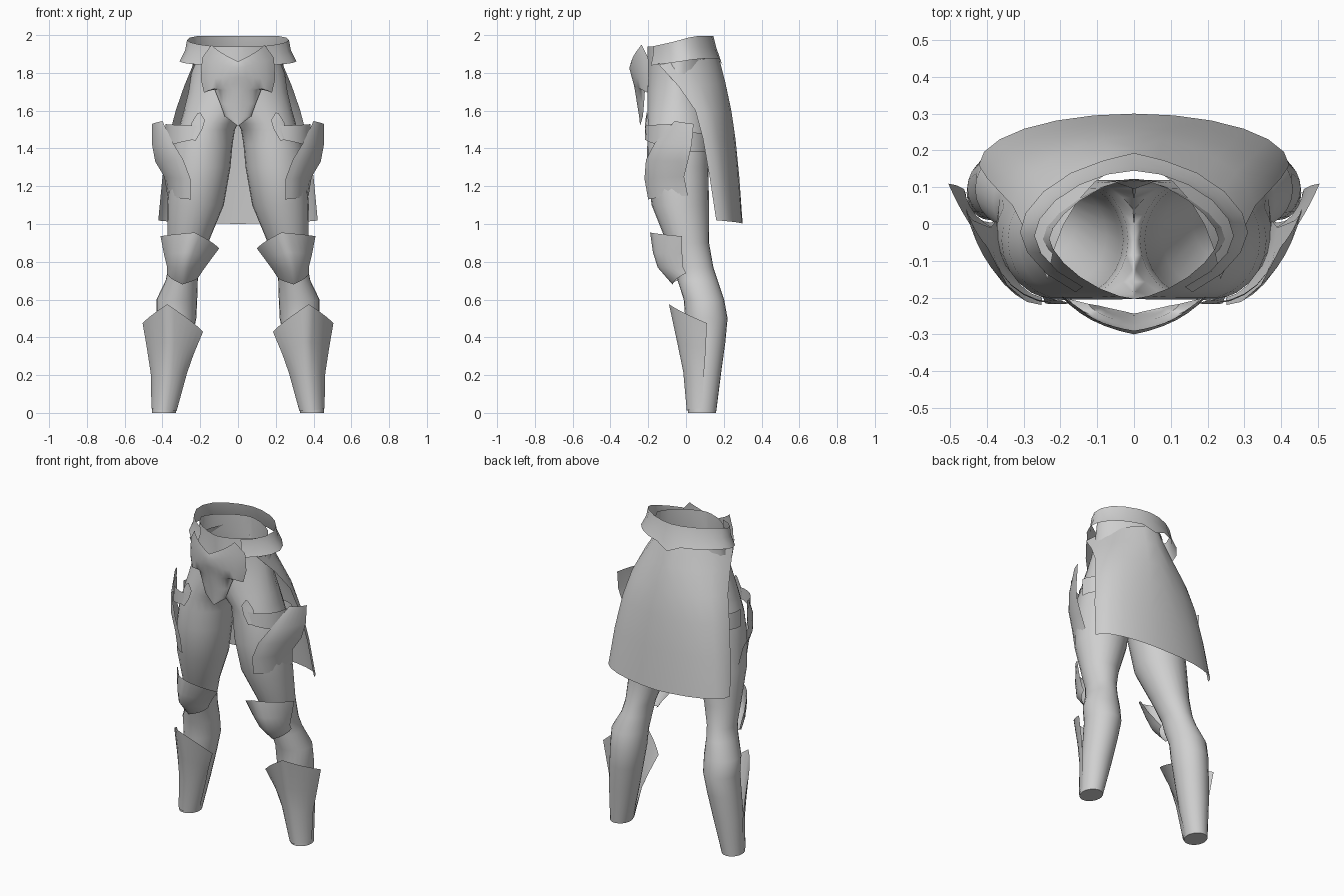
import bpy, bmesh, math

steel = bpy.data.materials.new("steel grey")
steel.diffuse_color = (0.63, 0.63, 0.63, 1)


def finish(name, bm, mirror=True, angle=50):
    """Turn a bmesh into a smooth, optionally mirrored object."""
    me = bpy.data.meshes.new(name)
    bm.to_mesh(me)
    bm.free()
    me.materials.append(steel)
    ob = bpy.data.objects.new(name, me)
    bpy.context.collection.objects.link(ob)
    if mirror:
        ob.modifiers.new("mirror", 'MIRROR').use_clip = True
    bpy.ops.object.select_all(action='DESELECT')
    ob.select_set(True)
    bpy.context.view_layer.objects.active = ob
    bpy.ops.object.shade_smooth_by_angle(angle=math.radians(angle))
    return ob


def skin(rows, closed=False):
    """Bridge rows of points into a quad sheet or tube."""
    bm = bmesh.new()
    vs = [[bm.verts.new(p) for p in r] for r in rows]
    n = len(rows[0])
    for a, b in zip(vs, vs[1:]):
        for i in range(n if closed else n - 1):
            j = (i + 1) % n
            bm.faces.new((a[i], a[j], b[j], b[i]))
    return bm, vs


def power(v, e):
    return math.copysign(abs(v) ** e, v) if abs(v) > 1e-6 else 0


def quarter(f, o, bulge, n):
    """Path from a front point to a side point: bulge 0 straight, 1 elliptical."""
    pts = []
    for i in range(n + 1):
        t = i / n
        a = t * math.pi / 2
        u = t + (math.sin(a) - t) * bulge
        v = 1 - t + (math.cos(a) - 1 + t) * bulge
        pts.append((f[0] + (o[0] - f[0]) * u, o[1] + (f[1] - o[1]) * v,
                    f[2] + (o[2] - f[2]) * t))
    return pts


def plate(name, rows, bulge=(1, 1), n=6, back=False):
    """Bent plate; rows hold (front, side) or (inner, front, outer) points."""
    out = []
    for k, r in enumerate(rows):
        b = bulge[0] + (bulge[1] - bulge[0]) * k / (len(rows) - 1)
        line = quarter(r[-2], r[-1], b, n)
        if len(r) == 3:
            line = quarter(r[1], r[0], b, n)[:0:-1] + line
        out.append(line)
    bm, _ = skin(out)
    if not back:
        bmesh.ops.reverse_faces(bm, faces=bm.faces)
    return finish(name, bm)


# legs and hips: height, centre x, centre y, radius x, radius y, pinch
sections = [
    (0.00, .392, .085, .063, .074, 1), (0.22, .365, .097, .088, .090, 1),
    (0.38, .342, .105, .098, .104, 1), (0.50, .326, .108, .105, .112, 1),
    (0.60, .324, .095, .108, .107, 1), (0.70, .298, .062, .085, .106, 1),
    (0.77, .286, .045, .083, .100, 1), (0.90, .265, .010, .107, .112, 1),
    (1.10, .225, -.030, .150, .152, 1), (1.30, .200, -.045, .160, .163, 1),
    (1.42, .186, -.043, .157, .162, 1), (1.50, .165, -.043, .149, .162, 1),
    (1.53, .145, -.043, .162, .162, 1), (1.60, .100, -.043, .187, .162, 1),
    (1.70, .040, -.043, .222, .162, 1.1), (1.83, .000, -.040, .242, .163, 1.25),
    (1.94, .000, -.040, .230, .163, 1.3)]
N = 24
tube = []
for z, cx, cy, rx, ry, e in sections:
    ring = []
    for k in range(N):
        a = 2 * math.pi * k / N
        ring.append((max(0, cx + rx * power(math.cos(a), e)),
                     cy + ry * power(math.sin(a), e), z))
    tube.append(ring)
bm, vs = skin(tube, closed=True)
bm.faces.new(vs[0][::-1])
middle = [f for f in bm.faces if all(v.co.x < 1e-4 for v in f.verts)]
bmesh.ops.delete(bm, geom=middle, context='FACES')
finish("legs", bm)

# belt: flared band, open at the front behind the groin plate
band = []
for rx, cy, ry, zf, zb in ((.27, -.03, .175, 1.935, 1.995),
                           (.28, -.025, .185, 1.89, 1.935),
                           (.31, -.020, .205, 1.835, 1.875)):
    line = []
    for k in range(17):
        a = math.radians(-56 + 292 * k / 16)
        s = math.sin(a)
        z = zf + (zb - zf) * min(1, (s + 1) / 1.5)
        line.append((rx * power(math.cos(a), 1.15), cy + ry * power(s, 1.15), z))
    band.append(line)
x, y, z = band[2][8]
band[2][8] = (x, y + .008, z - .035)
bm, _ = skin(band)
bmesh.ops.reverse_faces(bm, faces=bm.faces)
finish("belt", bm, mirror=False)

# rear skirt hanging from the belt
plate("rear_skirt", [
    ((0, .172, 1.89), (.235, -.150, 1.85)),
    ((0, .208, 1.75), (.285, -.04, 1.73)),
    ((0, .240, 1.60), (.330, .050, 1.60)),
    ((0, .262, 1.45), (.368, .090, 1.45)),
    ((0, .282, 1.25), (.400, .125, 1.25)),
    ((0, .300, 1.00), (.422, .160, 1.02))], bulge=(.75, 1), back=True)

# groin plate with pointed upper corners
plate("groin_plate", [
    ((0, -.290, 1.860), (.14, -.235, 1.95)),
    ((0, -.300, 1.825), (.19, -.200, 1.88)),
    ((0, -.287, 1.775), (.197, -.197, 1.77)),
    ((0, -.278, 1.745), (.180, -.203, 1.695)),
    ((0, -.270, 1.705), (.125, -.217, 1.715)),
    ((0, -.258, 1.63), (.095, -.222, 1.64)),
    ((0, -.248, 1.57), (.070, -.228, 1.57)),
    ((0, -.243, 1.52), (.015, -.240, 1.53))], bulge=(.5, .7))

# outer thigh plates, flared at the top
plate("thigh_plate", [
    ((.400, -.060, 1.545), (.455, .040, 1.53)),
    ((.345, -.165, 1.43), (.455, .030, 1.42)),
    ((.290, -.212, 1.34), (.438, .010, 1.33)),
    ((.252, -.220, 1.24), (.390, -.010, 1.25)),
    ((.250, -.200, 1.13), (.374, .010, 1.15))], bulge=(.3, .85))

# thigh straps and buckles
plate("front_strap", [
    ((.22, -.213, 1.52), (.385, -.06, 1.53)),
    ((.22, -.217, 1.45), (.385, -.06, 1.40))], bulge=(.9, .9))
plate("rear_strap", [
    ((.20, .128, 1.47), (.368, -.02, 1.49)),
    ((.20, .128, 1.38), (.368, -.02, 1.38))], back=True)
plate("buckle", [
    ((.200, -.208, 1.59), (.215, -.205, 1.585)),
    ((.175, -.215, 1.55), (.250, -.195, 1.53)),
    ((.190, -.218, 1.50), (.245, -.205, 1.48)),
    ((.225, -.218, 1.44), (.245, -.212, 1.45))], n=2)

# knee guards
plate("knee_guard", [
    ((.100, -.060, .870), (.230, -.190, .955), (.410, -.02, .935)),
    ((.145, -.045, .810), (.265, -.175, .850), (.392, -.02, .840)),
    ((.185, -.020, .755), (.285, -.150, .770), (.375, -.015, .770)),
    ((.208, .000, .720), (.295, -.072, .680), (.376, .000, .740))],
    bulge=(.45, .9))

# shin guards with a peaked top
plate("shin_guard", [
    ((.185, .010, .430), (.375, -.090, .575), (.505, .110, .475)),
    ((.235, .040, .310), (.365, -.048, .380), (.482, .105, .340)),
    ((.270, .065, .210), (.368, -.015, .220), (.462, .095, .210)),
    ((.325, .075, .010), (.390, .004, .012), (.458, .085, .025))],
    bulge=(.25, .95))
